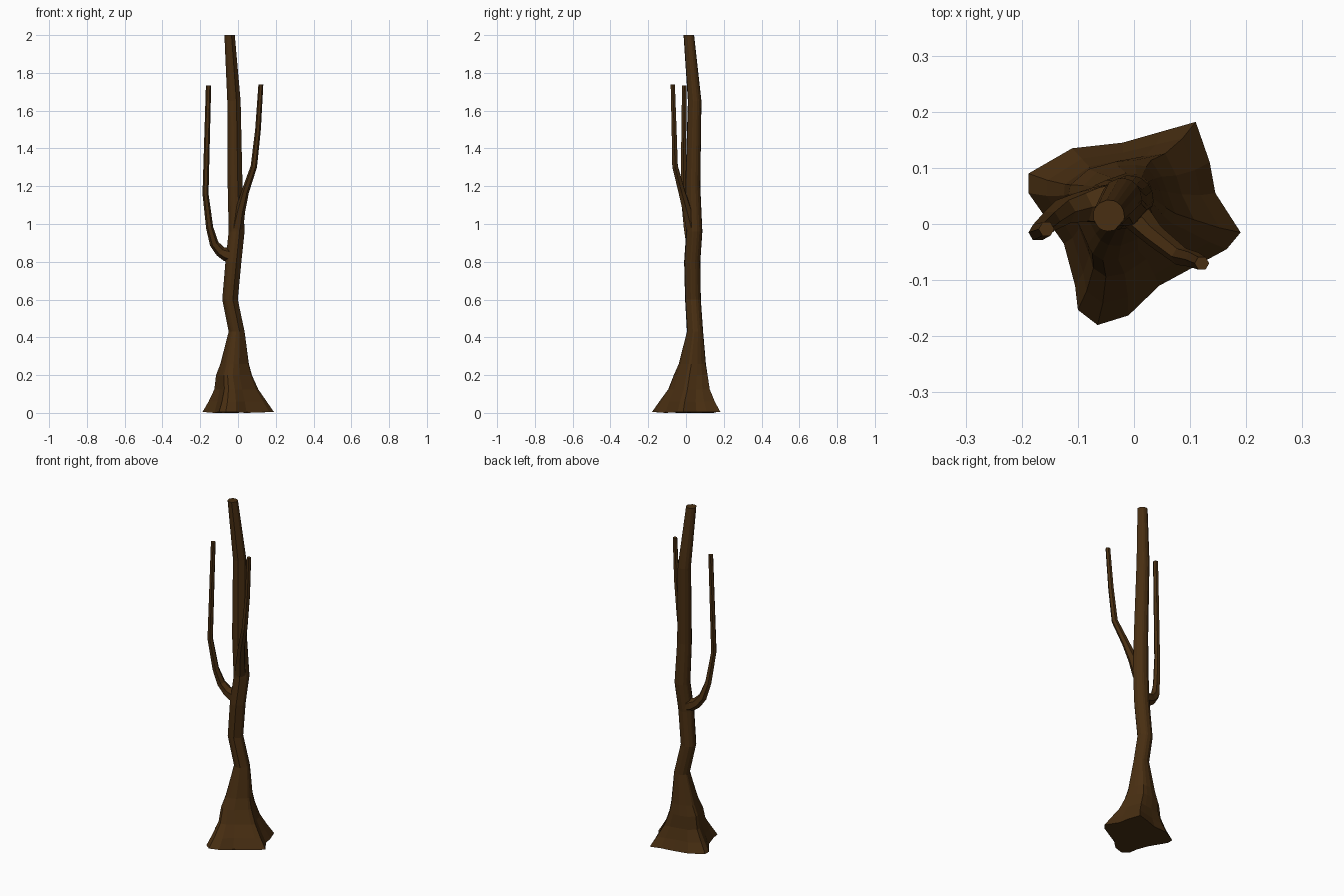
import bpy, bmesh, math
from mathutils import Vector

bark = bpy.data.materials.new("dark brown bark")
bark.diffuse_color = (0.066, 0.028, 0.006, 1)


def loft(name, rings):
    """Skin a list of equal-length point rings and cap both ends."""
    bm = bmesh.new()
    vs = [[bm.verts.new(p) for p in ring] for ring in rings]
    n = len(vs[0])
    for a, b in zip(vs, vs[1:]):
        for i in range(n):
            j = (i + 1) % n
            bm.faces.new((a[i], a[j], b[j], b[i]))
    bm.faces.new(vs[0][::-1])
    bm.faces.new(vs[-1])
    bmesh.ops.recalc_face_normals(bm, faces=bm.faces)
    me = bpy.data.meshes.new(name)
    bm.to_mesh(me)
    bm.free()
    me.materials.append(bark)
    ob = bpy.data.objects.new(name, me)
    bpy.context.collection.objects.link(ob)
    return ob


# Trunk: root outline blends into round sections higher up
root = [(0.19, -0.015), (0.145, 0.055), (0.135, 0.11), (0.11, 0.182),
        (0.05, 0.165), (-0.02, 0.145), (-0.11, 0.135), (-0.188, 0.09),
        (-0.188, 0.055), (-0.125, -0.035), (-0.105, -0.11), (-0.10, -0.153),
        (-0.065, -0.18), (-0.01, -0.163), (0.045, -0.11), (0.165, -0.045)]
# z, centre x, centre y, radius, share of root outline
sections = [(0.005, 0, 0, 0.05, 1), (0.06, -0.01, 0.02, 0.06, 0.73),
            (0.125, -0.018, 0.03, 0.06, 0.44), (0.2, -0.03, 0.035, 0.065, 0.25),
            (0.26, -0.022, 0.04, 0.058, 0.14), (0.43, -0.008, 0.048, 0.043, 0),
            (0.60, -0.043, 0.037, 0.042, 0), (0.80, -0.025, 0.033, 0.043, 0),
            (0.96, -0.008, 0.044, 0.043, 0), (1.2, -0.016, 0.036, 0.04, 0),
            (1.65, -0.022, 0.046, 0.036, 0), (2.0, -0.045, 0.015, 0.028, 0)]
rings = []
for z, cx, cy, r, w in sections:
    ring = []
    for px, py in root:
        a = math.atan2(py, px)
        ring.append((w * px + (1 - w) * (cx + r * math.cos(a)),
                     w * py + (1 - w) * (cy + r * math.sin(a)),
                     0.0 if w == 1 and math.hypot(px, py) < 0.15 else z))
    rings.append(ring)
loft("trunk", rings)


# Branches: tapered six-sided tubes along a path of (x, y, z, radius)
def branch(name, path, sides=6):
    pts = [Vector(p[:3]) for p in path]
    rings = []
    for i, p in enumerate(pts):
        t = (pts[min(i + 1, len(pts) - 1)] - pts[max(i - 1, 0)]).normalized()
        if i == len(pts) - 1:
            t = Vector((0, 0, 1))
        u = Vector((0, 1, 0)).cross(t).normalized()
        v = t.cross(u)
        rings.append([p + path[i][3] * (u * math.cos(k * math.tau / sides)
                                        + v * math.sin(k * math.tau / sides))
                      for k in range(sides)])
    loft(name, rings)


branch("left_branch", [(-0.02, 0.036, 0.83, 0.045), (-0.065, 0.034, 0.84, 0.036),
                       (-0.093, 0.03, 0.855, 0.029), (-0.126, 0.022, 0.895, 0.024),
                       (-0.15, 0.005, 0.98, 0.019), (-0.172, -0.015, 1.16, 0.016),
                       (-0.156, -0.009, 1.733, 0.014)])
branch("right_branch", [(-0.005, 0.03, 0.98, 0.034), (0.012, 0.006, 1.07, 0.026),
                        (0.038, -0.022, 1.17, 0.02), (0.084, -0.058, 1.305, 0.017),
                        (0.106, -0.063, 1.5, 0.015), (0.121, -0.07, 1.738, 0.013)])
